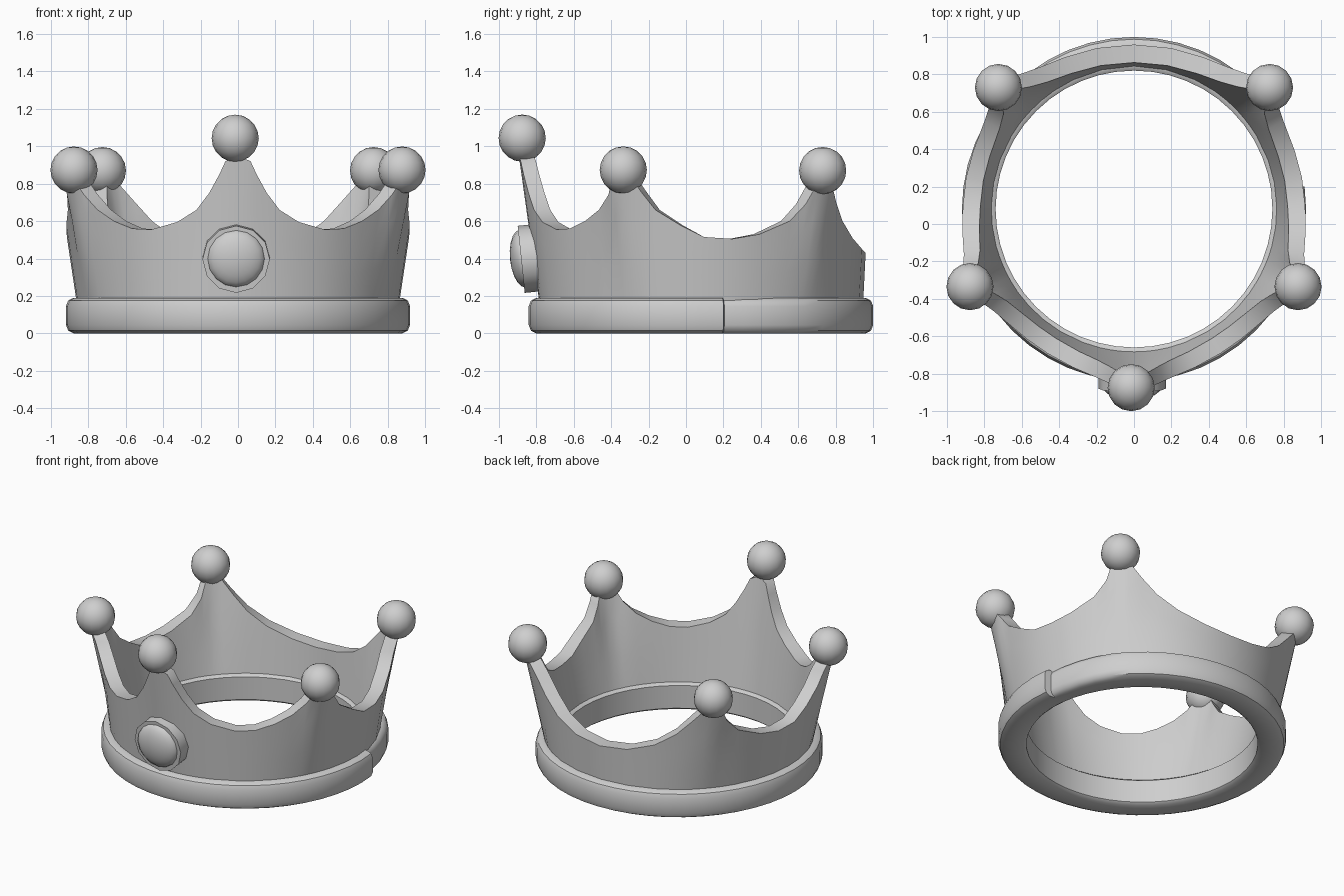
import bpy, bmesh, math

if "Cube" in bpy.data.objects:
    bpy.data.objects.remove(bpy.data.objects["Cube"])

CY = 0.08  # crown axis is slightly behind the origin
metal = bpy.data.materials.new("pale_grey")
metal.diffuse_color = (0.62, 0.62, 0.62, 1)
metal.use_nodes = True
metal.node_tree.nodes["Principled BSDF"].inputs["Base Color"].default_value = metal.diffuse_color


def finish(ob, angle=40):
    ob.data.materials.clear()
    ob.data.materials.append(metal)
    bpy.ops.object.select_all(action='DESELECT')
    ob.select_set(True)
    bpy.context.view_layer.objects.active = ob
    bpy.ops.object.shade_smooth_by_angle(angle=math.radians(angle))


def loft(name, loops, angle=40):
    """Closed band: every loop is a closed cross-section, joined round the axis."""
    bm = bmesh.new()
    rows = [[bm.verts.new(p) for p in loop] for loop in loops]
    n, m = len(rows), len(rows[0])
    for i in range(n):
        a, b = rows[i], rows[(i + 1) % n]
        for j in range(m):
            k = (j + 1) % m
            bm.faces.new((a[j], b[j], b[k], a[k]))
    bmesh.ops.recalc_face_normals(bm, faces=bm.faces)
    me = bpy.data.meshes.new(name)
    bm.to_mesh(me)
    bm.free()
    ob = bpy.data.objects.new(name, me)
    bpy.context.collection.objects.link(ob)
    finish(ob, angle)


def polar(r, deg, z):
    t = math.radians(deg)
    return (r * math.cos(t), CY + r * math.sin(t), z)


# base ring with rounded edges and a small step on the right side
profile = [(.76, 0), (.88, 0), (.908, .015), (.92, .045), (.92, .145),
           (.908, .175), (.88, .19), (.76, .19), (.74, .175), (.74, .015)]
loops = []
for d in sorted([i * 7.5 for i in range(48)] + [8.2]):
    dent = 0.045 * (1 - (d - 8.2) / 32) if 8.2 <= d < 40 else 0
    loops.append([polar(r - (dent if r > .85 else 0), d, z) for r, z in profile])
loft("base_ring", loops)

# wall with five points: angle, top height, outward lean (right half, mirrored)
half = [(-90, .95, .14), (-86, .92, .135), (-84, .85, .13), (-80.5, .75, .12),
        (-76, .66, .11), (-69, .595, .10), (-59, .555, .09), (-51, .56, .09),
        (-43, .60, .10), (-36, .66, .13), (-31, .74, .17), (-28.5, .82, .21),
        (-25, .84, .22), (-21.5, .82, .21), (-19, .75, .18), (-15, .66, .16),
        (-7, .58, .15), (1, .515, .15), (10.6, .505, .15), (20, .53, .14),
        (30.7, .60, .15), (36, .69, .17), (39, .80, .20), (42, .84, .21),
        (45, .80, .20), (50, .70, .15), (56, .60, .11), (65, .51, .08),
        (77, .45, .06), (90, .43, .05)]
columns = half + [(180 - a, h, s) for a, h, s in reversed(half[1:-1])]
loops = []
for a, h, s in columns:
    zs = [.17 + (h - .17) * f for f in (0, .35, .7, 1)]
    outer = [polar(.868 + s * (z - .2), a, z) for z in zs]
    inner = [polar(.765 + (s + .03) * (z - .2), a, z) for z in reversed(zs)]
    loops.append(outer + inner)
loft("crown_wall", loops, 45)

# balls on the points
balls = [("front", -.015, -.875, 1.043)]
for side, sx in (("right", 1), ("left", -1)):
    balls += [("side_" + side, sx * .877, -.335, .873),
              ("back_" + side, sx * .725, .73, .87)]
for tag, x, y, z in balls:
    bpy.ops.mesh.primitive_uv_sphere_add(segments=16, ring_count=10, radius=.126,
                                         location=(x, y, z))
    ob = bpy.context.object
    ob.name = "ball_" + tag
    finish(ob, 60)

# gem setting and domed gem, leaning with the wall
tilt = math.radians(96)
bpy.ops.mesh.primitive_cylinder_add(vertices=12, radius=.18, depth=.085,
                                    location=(-.01, -.838, .40), rotation=(tilt, 0, 0))
bpy.context.object.name = "gem_setting"
finish(bpy.context.object, 35)
bpy.ops.mesh.primitive_uv_sphere_add(segments=16, ring_count=10, radius=.155,
                                     location=(-.01, -.872, .40), rotation=(tilt, 0, 0))
gem = bpy.context.object
gem.name = "front_gem"
gem.scale = (1, 1, .44)
finish(gem, 60)
